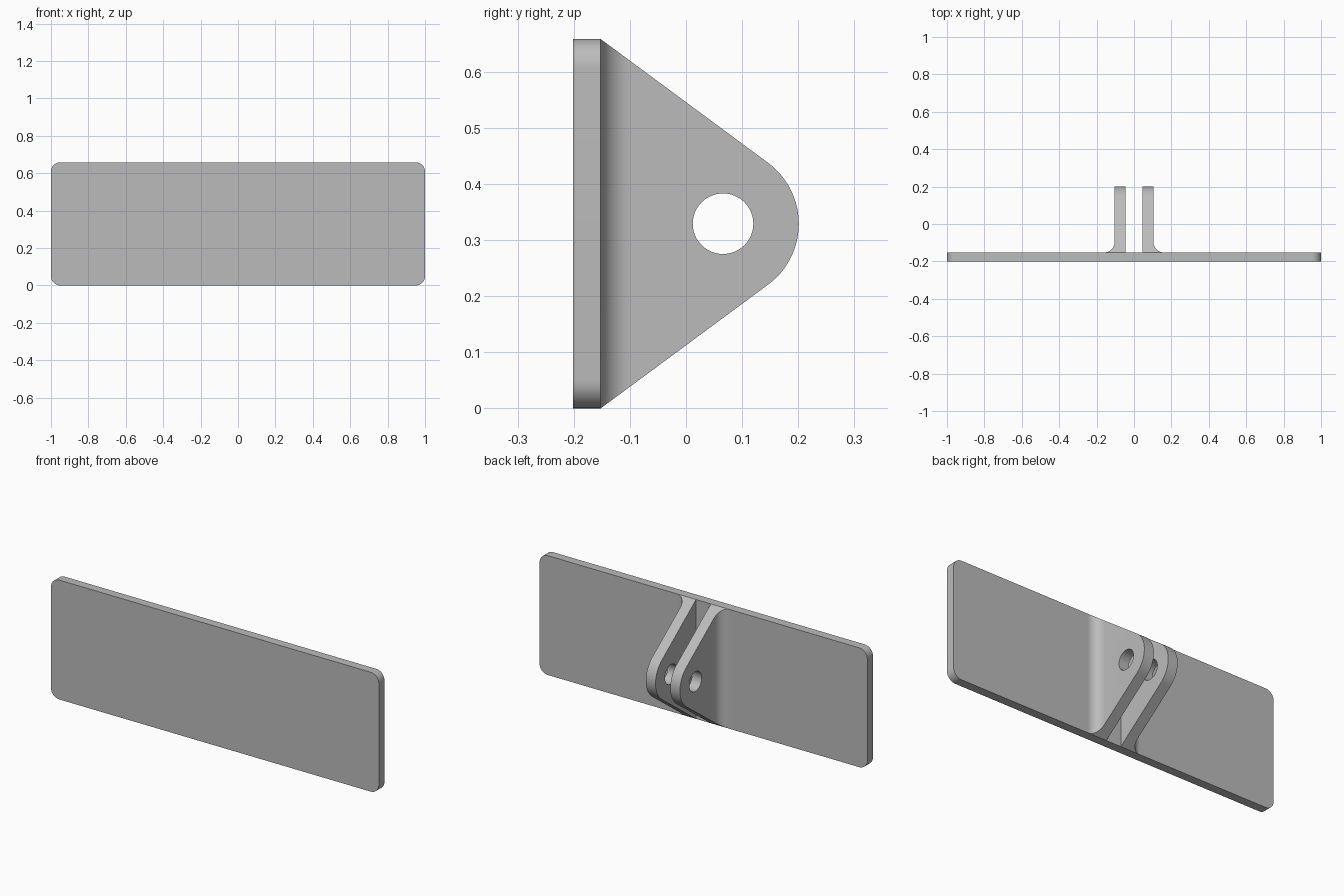
import bpy, bmesh, math
from mathutils import Vector

cube = bpy.data.objects.get("Cube")
if cube:
    bpy.data.objects.remove(cube, do_unlink=True)

# Main dimensions
HEIGHT = 0.658
FRONT, BACK, TIP = -0.201, -0.152, 0.201
EYE_Y, EYE_Z, EYE_R, HOLE_R = 0.066, HEIGHT / 2, 0.135, 0.054
INNER, OUTER, FILLET = 0.045, 0.104, 0.055

grey = bpy.data.materials.new("plain grey")
grey.use_nodes = True
colour = (0.5, 0.5, 0.5, 1)
grey.diffuse_color = colour
grey.node_tree.nodes["Principled BSDF"].inputs["Base Color"].default_value = colour


def arc(cx, cy, r, start, end, steps):
    angles = [start + (end - start) * i / steps for i in range(steps + 1)]
    return [(cx + r * math.cos(a), cy + r * math.sin(a)) for a in angles]


def prism(name, outline, place, sweep):
    """Extrude a closed 2D outline, placed in space by a function, along sweep."""
    bm = bmesh.new()
    face = bm.faces.new([bm.verts.new(place(u, v)) for u, v in outline])
    result = bmesh.ops.extrude_face_region(bm, geom=[face])
    moved = [g for g in result["geom"] if isinstance(g, bmesh.types.BMVert)]
    bmesh.ops.translate(bm, verts=moved, vec=Vector(sweep))
    bmesh.ops.recalc_face_normals(bm, faces=bm.faces[:])
    mesh = bpy.data.meshes.new(name)
    bm.to_mesh(mesh)
    bm.free()
    obj = bpy.data.objects.new(name, mesh)
    bpy.context.collection.objects.link(obj)
    mesh.materials.append(grey)
    return obj


def activate(obj):
    bpy.ops.object.select_all(action="DESELECT")
    obj.select_set(True)
    bpy.context.view_layer.objects.active = obj


def boolean(obj, tool, operation):
    mod = obj.modifiers.new("cut", "BOOLEAN")
    mod.operation, mod.object, mod.solver = operation, tool, "EXACT"
    activate(obj)
    bpy.ops.object.modifier_apply(modifier=mod.name)
    bpy.data.objects.remove(tool, do_unlink=True)


def smooth(obj):
    activate(obj)
    bpy.ops.object.shade_smooth_by_angle(angle=math.radians(30))


# Backing plate with rounded corners
R = 0.05
plate_outline = []
for i, (sx, sz) in enumerate([(1, 1), (-1, 1), (-1, -1), (1, -1)]):
    start = i * math.pi / 2
    plate_outline += arc(sx * (1 - R), HEIGHT / 2 + sz * (HEIGHT / 2 - R),
                         R, start, start + math.pi / 2, 12)
plate = prism("mounting_plate", plate_outline,
              lambda u, v: (u, FRONT, v), (0, BACK - FRONT, 0))
smooth(plate)

# Side profile of a lug: straight edges tangent to the round eye
dy, dz = BACK - EYE_Y, HEIGHT - EYE_Z
tangent = math.atan2(dz, dy) - math.acos(EYE_R / math.hypot(dy, dz))
side_profile = [(BACK, HEIGHT), (BACK - 0.03, HEIGHT), (BACK - 0.03, 0), (BACK, 0)]
side_profile += arc(EYE_Y, EYE_Z, EYE_R, -tangent, tangent, 40)

# Plan section of a lug: square inside, filleted into the plate outside
plan_section = [(INNER, BACK), (INNER, TIP + 0.05), (OUTER, TIP + 0.05)]
plan_section += arc(OUTER + FILLET, BACK + FILLET, FILLET,
                    math.pi, 1.5 * math.pi, 20)

hole_outline = arc(EYE_Y, EYE_Z, HOLE_R, 0, 2 * math.pi, 48)[:-1]

for name, side in (("left_lug", 1), ("right_lug", -1)):
    lug = prism(name, plan_section,
                lambda u, v: (side * u, v, -0.1), (0, 0, HEIGHT + 0.2))
    shape = prism("side_shape", side_profile,
                  lambda u, v: (-0.3, u, v), (0.6, 0, 0))
    boolean(lug, shape, "INTERSECT")
    hole = prism("pin_hole", hole_outline,
                 lambda u, v: (-0.3, u, v), (0.6, 0, 0))
    boolean(lug, hole, "DIFFERENCE")
    smooth(lug)
